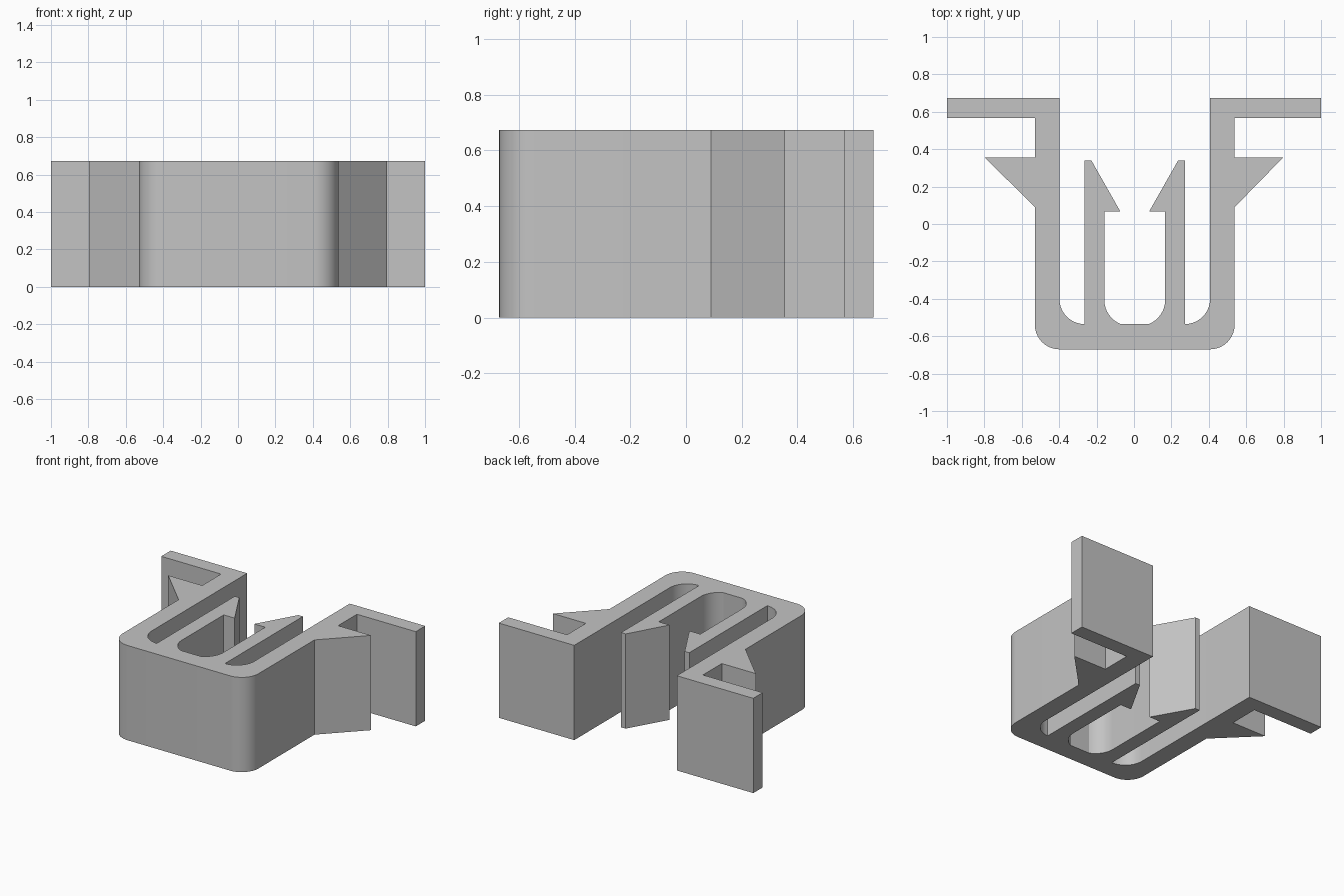
import bpy
import bmesh
from math import cos, sin, radians

HEIGHT = 0.673
CENTRE = 0.004  # the clip sits slightly off the middle of the flange tips

cube = bpy.data.objects.get("Cube")
if cube:
    bpy.data.objects.remove(cube, do_unlink=True)


def arc(cx, cy, r, start, end, steps=10):
    """Points along a circular arc, angles in degrees."""
    angles = [radians(start + (end - start) * i / steps) for i in range(steps + 1)]
    return [(cx + r * cos(a), cy + r * sin(a)) for a in angles]


# Half of the profile, from the outer base round to the inner slot
half = arc(0.403, -0.539, 0.131, -90, 0)                # outer base corner
half += [(0.534, 0.09), (0.797, 0.355), (0.534, 0.355)]  # outer barb
half += [(0.534, 0.567), (1, 0.567), (1, 0.673), (0.403, 0.673)]  # flange
half += arc(0.268, -0.40, 0.135, 0, -90)                # side slot end
half += [(0.268, 0.34), (0.232, 0.34), (0.077, 0.067), (0.163, 0.067)]  # prong
half += arc(0.023, -0.405, 0.14, 0, -68)                # centre slot end

# Mirror the half and close the loop
loop = half + [(-x, y) for x, y in reversed(half)]
loop = [(x + (CENTRE if abs(x) < 0.6 else 0), y) for x, y in loop]

# Extrude the profile upward
bm = bmesh.new()
base = bm.faces.new([bm.verts.new((x, y, 0)) for x, y in loop])
top = bmesh.ops.extrude_face_region(bm, geom=[base], use_keep_orig=True)
for v in top["geom"]:
    if isinstance(v, bmesh.types.BMVert):
        v.co.z = HEIGHT
bmesh.ops.recalc_face_normals(bm, faces=bm.faces)
mesh = bpy.data.meshes.new("clip_body")
bm.to_mesh(mesh)
bm.free()
clip = bpy.data.objects.new("clip_body", mesh)
bpy.context.collection.objects.link(clip)

# Plain grey plastic
grey = bpy.data.materials.new("grey_plastic")
grey.use_nodes = True
colour = (0.55, 0.55, 0.55, 1)
grey.diffuse_color = colour
grey.node_tree.nodes["Principled BSDF"].inputs["Base Color"].default_value = colour
mesh.materials.append(grey)

# Smooth the rounded corners only
bpy.ops.object.select_all(action="DESELECT")
clip.select_set(True)
bpy.context.view_layer.objects.active = clip
bpy.ops.object.shade_smooth_by_angle(angle=radians(20))
